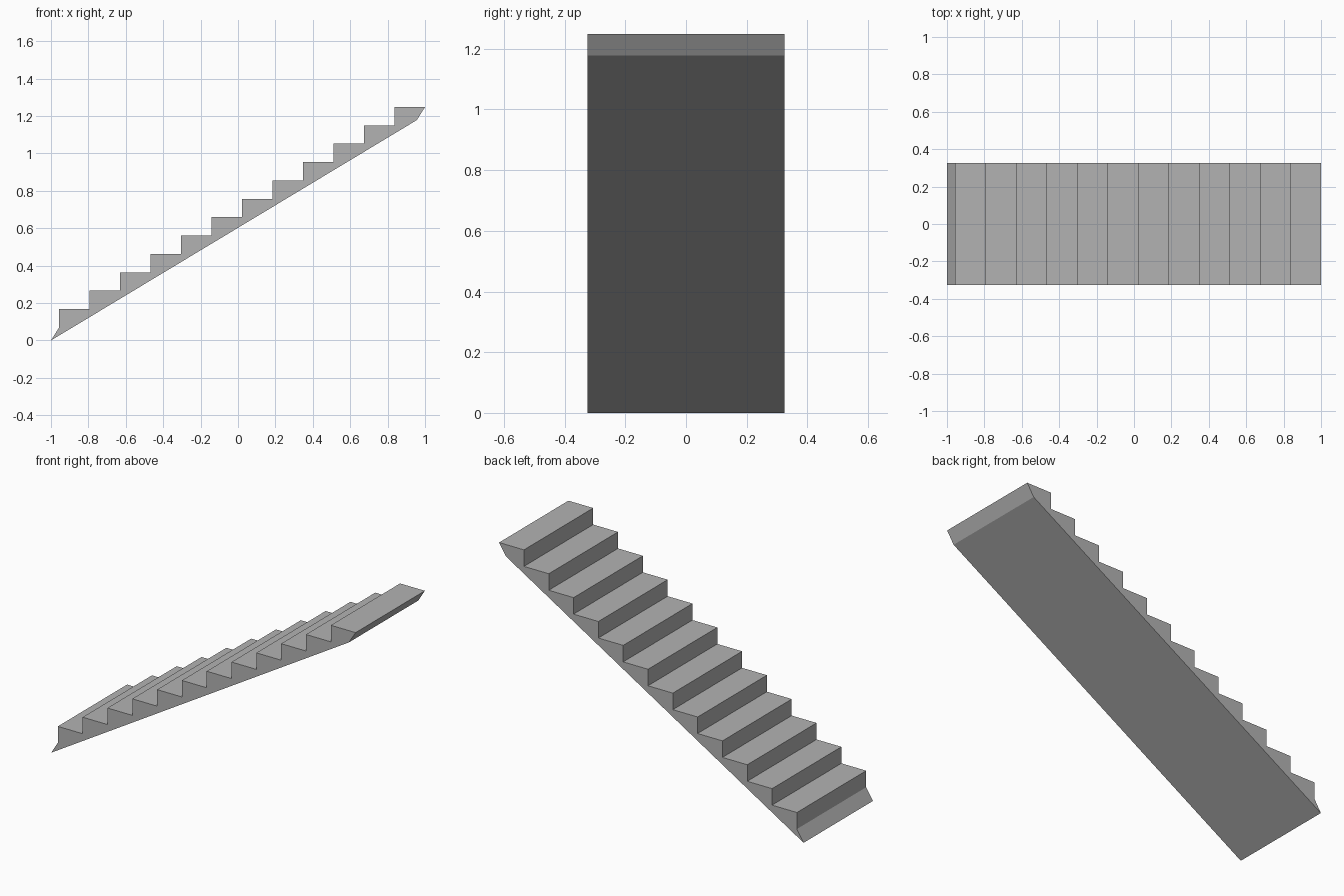
import bpy
import bmesh

cube = bpy.data.objects.get("Cube")
if cube:
    bpy.data.objects.remove(cube, do_unlink=True)

STEPS = 12
HALF_WIDTH = 0.325
FOOT_X, FOOT_Z = -0.956, 0.07   # top of the slanted foot
TOP_Z = 1.248
RUN = (1 - FOOT_X) / STEPS
RISE = (TOP_Z - FOOT_Z) / STEPS

# Plain grey material
grey = bpy.data.materials.new("plain grey")
grey.use_nodes = True
colour = (0.45, 0.45, 0.45, 1)
grey.diffuse_color = colour
grey.node_tree.nodes["Principled BSDF"].inputs["Base Color"].default_value = colour

# Side profile: slanted foot, stepped top, slanted head, sloping underside
profile = [(-1, 0), (FOOT_X, FOOT_Z)]
for i in range(STEPS):
    z = FOOT_Z + (i + 1) * RISE
    profile += [(FOOT_X + i * RUN, z), (FOOT_X + (i + 1) * RUN, z)]
profile.append((-FOOT_X, TOP_Z - FOOT_Z))

# Extrude the profile across the width of the flight
bm = bmesh.new()
side = bm.faces.new([bm.verts.new((x, -HALF_WIDTH, z)) for x, z in profile])
result = bmesh.ops.extrude_face_region(bm, geom=[side], use_keep_orig=True)
moved = [g for g in result["geom"] if isinstance(g, bmesh.types.BMVert)]
bmesh.ops.translate(bm, verts=moved, vec=(0, 2 * HALF_WIDTH, 0))
bmesh.ops.recalc_face_normals(bm, faces=bm.faces)

mesh = bpy.data.meshes.new("stair_flight")
bm.to_mesh(mesh)
bm.free()
mesh.materials.append(grey)
stair = bpy.data.objects.new("stair_flight", mesh)
bpy.context.collection.objects.link(stair)
